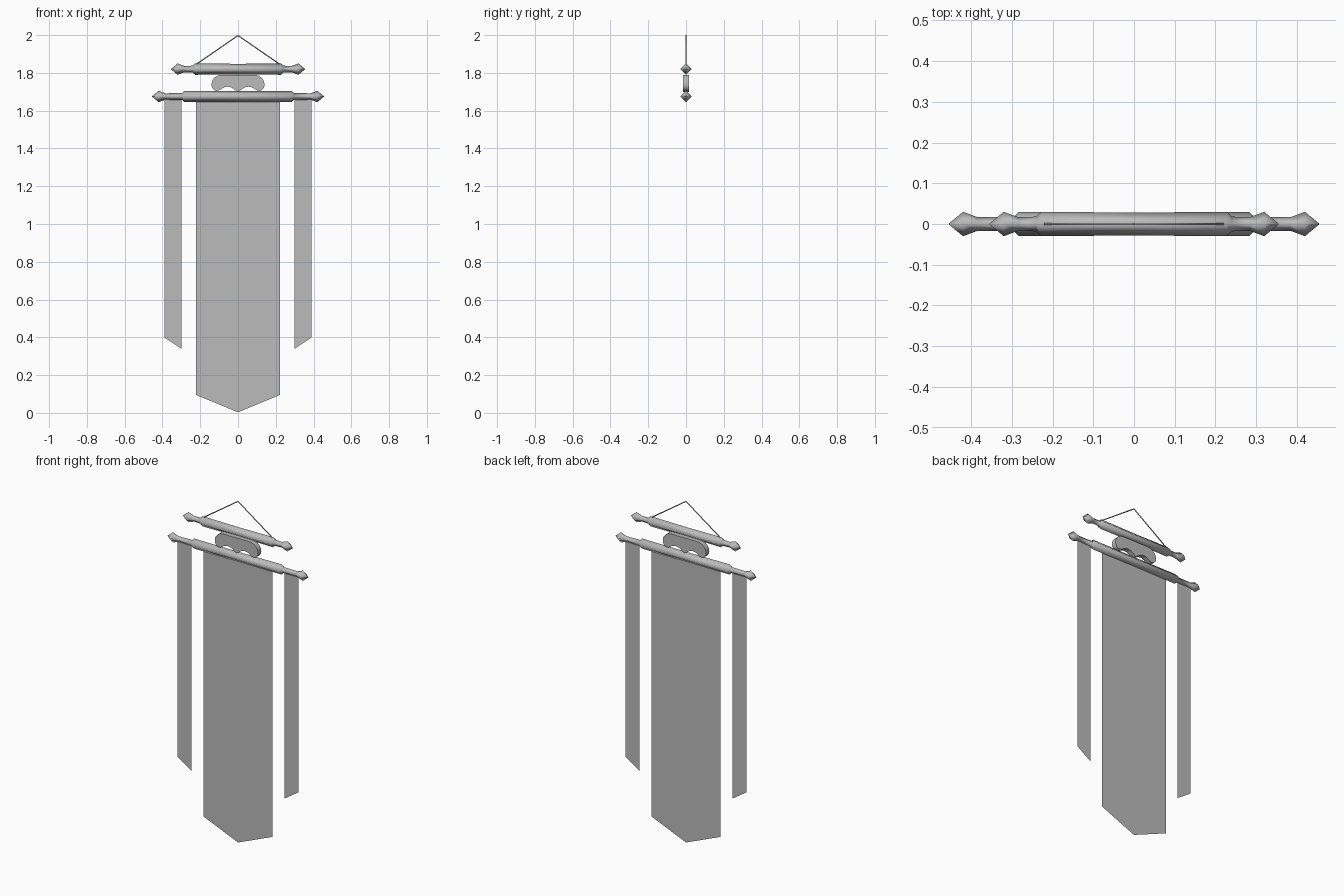
import bpy, bmesh, math
from mathutils import Vector

cube = bpy.data.objects.get("Cube")
if cube:
    bpy.data.objects.remove(cube)

GREY = (0.5, 0.5, 0.5, 1)
mat = bpy.data.materials.new("plain grey")
mat.use_nodes = True
mat.diffuse_color = GREY
mat.node_tree.nodes["Principled BSDF"].inputs["Base Color"].default_value = GREY


def finish(name, bm, smooth=False):
    bmesh.ops.recalc_face_normals(bm, faces=bm.faces[:])
    for f in bm.faces:
        f.smooth = smooth
    mesh = bpy.data.meshes.new(name)
    bm.to_mesh(mesh)
    bm.free()
    mesh.materials.append(mat)
    ob = bpy.data.objects.new(name, mesh)
    bpy.context.collection.objects.link(ob)
    return ob


def sheet(name, points, depth=0):
    """Upright outline in x and z, optionally given a thickness in y."""
    bm = bmesh.new()
    face = bm.faces.new([bm.verts.new((x, -depth / 2, z)) for x, z in points])
    if depth:
        ext = bmesh.ops.extrude_face_region(bm, geom=[face])["geom"]
        bmesh.ops.translate(bm, vec=(0, depth, 0),
                            verts=[v for v in ext if isinstance(v, bmesh.types.BMVert)])
    return finish(name, bm)


def rod(name, z, body, tip):
    """Diamond-section rod with a thick middle and pointed ends."""
    half = [(tip, 0.001), (tip - 0.035, 0.03), (tip - 0.07, 0.017),
            (body, 0.018), (body - 0.012, 0.03)]
    profile = [(-x, r) for x, r in half] + [(0, 0.028)] + half[::-1]
    bm = bmesh.new()
    rings = []
    for x, r in profile:
        rings.append([bm.verts.new((x, r * math.cos(a), z + r * math.sin(a)))
                      for a in (i * math.pi / 2 for i in range(4))])
    for a, b in zip(rings, rings[1:]):
        for i in range(4):
            j = (i + 1) % 4
            bm.faces.new((a[i], a[j], b[j], b[i]))
    bm.faces.new(rings[0])
    bm.faces.new(rings[-1])
    return finish(name, bm, smooth=True)


def arc(cx, cz, rx, rz, start, end, steps):
    angles = [math.radians(start + (end - start) * i / steps) for i in range(steps + 1)]
    return [(cx + rx * math.cos(a), cz + rz * math.sin(a)) for a in angles]


# Rods
rod("upper_rod", 1.82, 0.24, 0.355)
rod("lower_rod", 1.675, 0.295, 0.455)

# Scalloped bracket between the rods: rounded shoulder, lobe, arch, centre point
side = [(0, 1.79)] + arc(0.085, 1.738, 0.055, 0.052, 90, 0, 6)
side += arc(0.112, 1.735, 0.028, 0.03, -15, -125, 5)
side += arc(0.055, 1.705, 0.035, 0.022, 45, 150, 5) + [(0, 1.7)]
mirrored = [(-x, z) for x, z in side[-2:0:-1]]
sheet("bracket", side + mirrored, 0.03)

# Hanging cloths
sheet("main_banner", [(-0.222, 1.675), (-0.222, 0.095), (0, 0.003),
                      (0.222, 0.095), (0.222, 1.675)])
for s, label in ((1, "left"), (-1, "right")):
    sheet(label + "_streamer", [(s * 0.39, 1.675), (s * 0.39, 0.4),
                                (s * 0.3, 0.34), (s * 0.3, 1.675)])

# Hanging cord
for s, label in ((1, "left"), (-1, "right")):
    a, b = Vector((s * 0.222, 0, 1.845)), Vector((0, 0, 1.998))
    bm = bmesh.new()
    bmesh.ops.create_cone(bm, cap_ends=True, segments=6, radius1=0.003,
                          radius2=0.003, depth=(b - a).length)
    turn = (b - a).to_track_quat("Z", "Y").to_matrix()
    bmesh.ops.rotate(bm, cent=(0, 0, 0), matrix=turn, verts=bm.verts[:])
    bmesh.ops.translate(bm, vec=(a + b) / 2, verts=bm.verts[:])
    finish(label + "_cord", bm, smooth=True)
